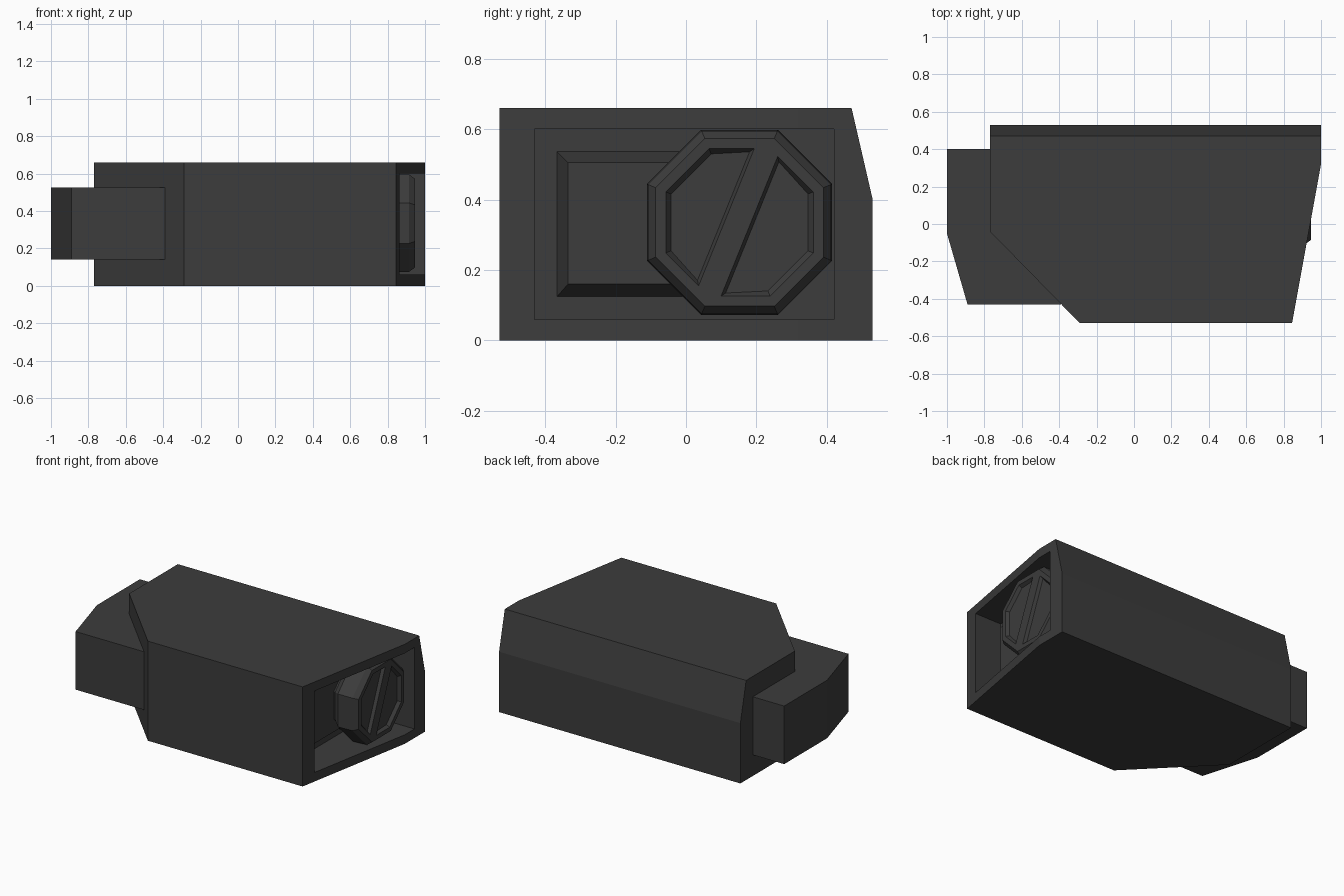
import bpy, bmesh, math
from mathutils import Vector

cube = bpy.data.objects.get("Cube")
if cube:
    bpy.data.objects.remove(cube, do_unlink=True)

GREY = (0.045, 0.045, 0.045, 1)
grey = bpy.data.materials.new("dark grey")
grey.use_nodes = True
grey.diffuse_color = GREY
grey.node_tree.nodes["Principled BSDF"].inputs["Base Color"].default_value = GREY


def finish(bm, name):
    bmesh.ops.recalc_face_normals(bm, faces=bm.faces)
    mesh = bpy.data.meshes.new(name)
    bm.to_mesh(mesh)
    bm.free()
    mesh.materials.append(grey)
    obj = bpy.data.objects.new(name, mesh)
    bpy.context.collection.objects.link(obj)
    return obj


def prism(outline, z0, z1):
    """Extrude a plan outline between two heights."""
    bm = bmesh.new()
    base = bm.faces.new([bm.verts.new((x, y, z0)) for x, y in outline])
    top = bmesh.ops.extrude_face_region(bm, geom=[base])["geom"]
    verts = [v for v in top if isinstance(v, bmesh.types.BMVert)]
    bmesh.ops.translate(bm, verts=verts, vec=(0, 0, z1 - z0))
    return bm


def loft(rings):
    """Join equal-sided rings into a closed solid; the last cap is the front."""
    bm = bmesh.new()
    rows = [[bm.verts.new(p) for p in ring] for ring in rings]
    for a, b in zip(rows, rows[1:]):
        for i in range(len(a)):
            j = (i + 1) % len(a)
            bm.faces.new((a[i], a[j], b[j], b[i]))
    bm.faces.new(rows[0][::-1])
    return bm, bm.faces.new(rows[-1])


def rect(x, y0, y1, z0, z1):
    return [(x, y0, z0), (x, y1, z0), (x, y1, z1), (x, y0, z1)]


# Housing with a sloped upper back edge
bm = prism([(-0.77, 0.53), (-0.77, -0.04), (-0.29, -0.53),
            (0.845, -0.53), (1, 0.32), (1, 0.53)], 0, 0.66)
cut = bmesh.ops.bisect_plane(bm, geom=bm.verts[:] + bm.edges[:] + bm.faces[:],
                             plane_co=(0, 0.53, 0.4), plane_no=(0, 0.26, 0.06),
                             clear_outer=True)
edges = [e for e in cut["geom_cut"] if isinstance(e, bmesh.types.BMEdge)]
bmesh.ops.holes_fill(bm, edges=[e for e in bm.edges if e.is_boundary])
housing = finish(bm, "housing")

# Opening sunk into the left end
cutter = finish(prism([(0.67, -0.43), (1.2, -0.43), (1.2, 0.42), (0.67, 0.42)],
                      0.06, 0.6), "opening_cutter")
cutter.hide_render = True
mod = housing.modifiers.new("opening", "BOOLEAN")
mod.operation = "DIFFERENCE"
mod.solver = "EXACT"
mod.object = cutter
bpy.context.view_layer.objects.active = housing
bpy.ops.object.modifier_apply(modifier=mod.name)
bpy.data.objects.remove(cutter, do_unlink=True)

# Block on the right end
finish(prism([(-1, 0.4), (-1, -0.05), (-0.89, -0.43), (-0.39, -0.43),
              (-0.6, 0.4)], 0.14, 0.525), "side_block")

# Raised plate with steep sides inside the opening
bm, _ = loft([rect(0.66, -0.37, 0.3, 0.12, 0.54),
              rect(0.75, -0.335, 0.27, 0.16, 0.505)])
finish(bm, "raised_plate")

# Eight-sided dial
CENTRE = Vector((0, 0.152, 0.335))


def octagon(x, apothem):
    r = apothem / math.cos(math.pi / 8)
    angles = [math.pi / 8 + i * math.pi / 4 for i in range(8)]
    return [CENTRE + Vector((x, r * math.cos(a), r * math.sin(a))) for a in angles]


bm, front = loft([octagon(0.66, 0.22), octagon(0.76, 0.22), octagon(0.81, 0.263),
                  octagon(0.915, 0.26), octagon(0.945, 0.238)])
bm.normal_update()
bmesh.ops.inset_individual(bm, faces=[front], thickness=0.031)

# Split the dial face with a slanted bar and sink the two halves beside it
across = Vector((0, 0.927, -0.376))
pieces = [front]
for offset in (-0.04, 0.03):
    geom = set(pieces)
    for f in pieces:
        geom.update(f.edges, f.verts)
    out = bmesh.ops.bisect_plane(bm, geom=list(geom), plane_co=CENTRE + across * offset,
                                 plane_no=across)
    pieces = [g for g in out["geom"] if isinstance(g, bmesh.types.BMFace)]
halves = [f for f in pieces
          if not -0.04 < (f.calc_center_median() - CENTRE).dot(across) < 0.03]
bm.normal_update()
bmesh.ops.inset_individual(bm, faces=halves, thickness=0.016, depth=-0.02)
finish(bm, "dial")
